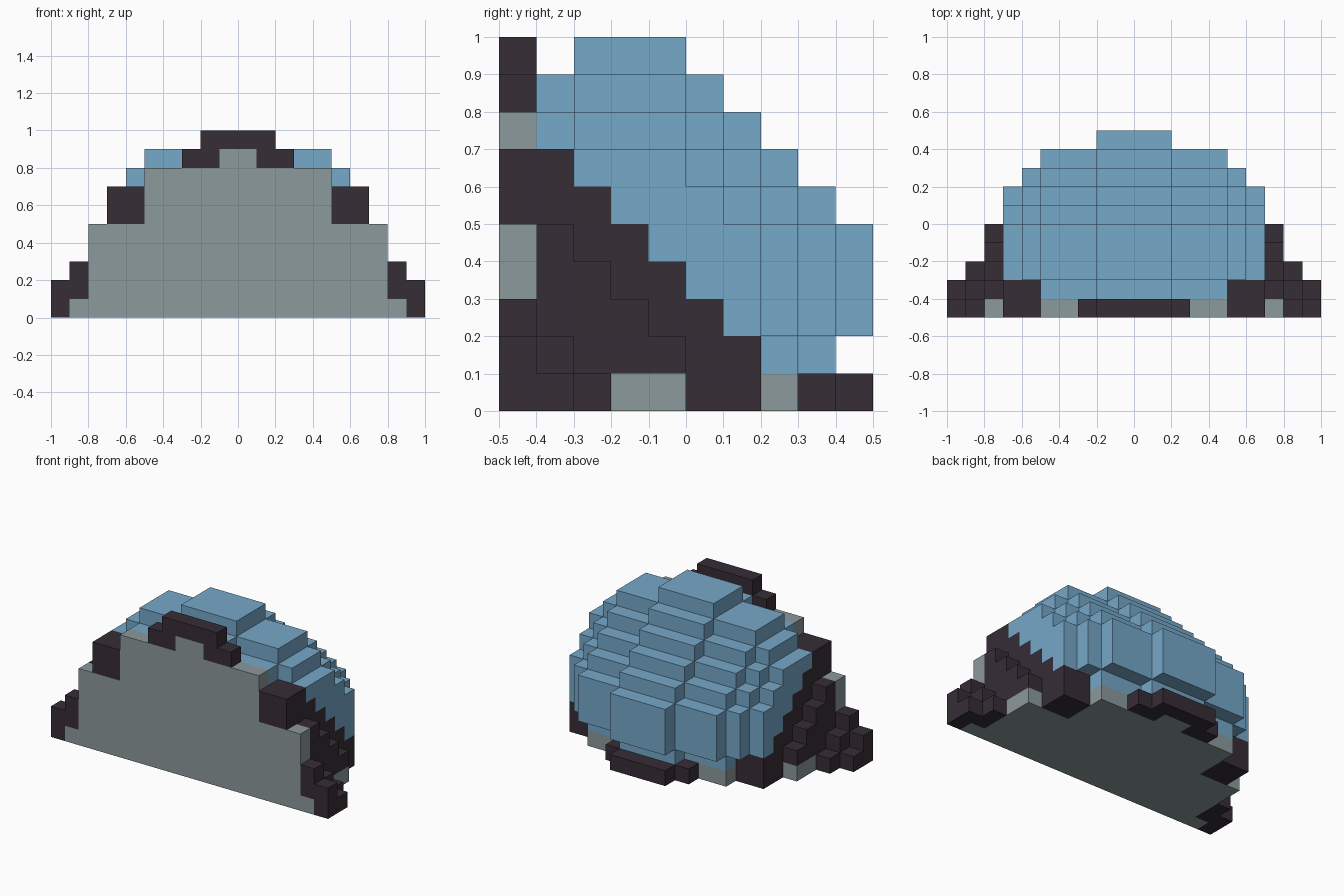
import bpy, bmesh, math

if "Cube" in bpy.data.objects:
    bpy.data.objects.remove(bpy.data.objects["Cube"])

S = 0.1  # block size; v counts blocks back from the front, w counts blocks up

# Plate outline: half width and where the dark rim starts, per row from the hinge edge
PLATE_HALF = [10, 10, 9, 8, 8, 7, 7, 5, 3, 2]
RIM_START = [9, 8, 8, 8, 8, 5, 5, 5, 1, 0]
# Stepped dark side: half width per diagonal row
SIDE_HALF = [10, 10, 9, 8, 8, 8, 7, 7]
# Dome layers: half width, largest row, largest diagonal, how far the low end is cut
DOME_LAYERS = [(7, 6, 10, 6), (6, 7, 11, 5), (5, 8, 12, 6), (2, 9, 13, 7)]


def material(name, rgb):
    m = bpy.data.materials.new(name)
    m.diffuse_color = (*rgb, 1)
    m.use_nodes = True
    m.node_tree.nodes["Principled BSDF"].inputs["Base Color"].default_value = m.diffuse_color
    return m


BLUE = material("sky blue", (0.181, 0.392, 0.584))
GREY = material("stone grey", (0.262, 0.319, 0.332))
DARK = material("dark plum", (0.037, 0.026, 0.037))
PARTS = {"front_plate": GREY, "base_plate": GREY, "plate_rim": DARK,
         "side_steps": DARK, "dome": BLUE}


def half_width(v, w):
    lo, hi, n = min(v, w), max(v, w), v + w
    if lo == 0:
        return PLATE_HALF[hi]
    if n <= 7:
        return SIDE_HALF[n]
    for half, top, diag, cut in DOME_LAYERS:
        if hi <= top and n <= diag and lo >= hi - cut:
            return half
    return 0


def part_of(i, v, w):
    if min(v, w) == 0:
        if i >= RIM_START[max(v, w)]:
            return "plate_rim"
        return "front_plate" if v == 0 else "base_plate"
    return "side_steps" if v + w <= 7 else "dome"


# Fill the block grid, mirrored in x
blocks = {}
for v in range(10):
    for w in range(10):
        for i in range(half_width(v, w)):
            blocks[(i, v, w)] = blocks[(-1 - i, v, w)] = part_of(i, v, w)


def add_part(name, mat):
    bm = bmesh.new()
    for cell, part in blocks.items():
        if part != name:
            continue
        # Only the exposed sides of each block
        for axis in range(3):
            for side in (0, 1):
                near = list(cell)
                near[axis] += 2 * side - 1
                if tuple(near) in blocks:
                    continue
                a, b = (axis + 1) % 3, (axis + 2) % 3
                ring = [(0, 0), (1, 0), (1, 1), (0, 1)]
                verts = []
                for da, db in (ring if side else ring[::-1]):
                    p = list(cell)
                    p[axis] += side
                    p[a] += da
                    p[b] += db
                    verts.append(bm.verts.new((p[0] * S, p[1] * S - 0.5, p[2] * S)))
                bm.faces.new(verts)
    bmesh.ops.remove_doubles(bm, verts=bm.verts, dist=0.001)
    # Merge flat neighbouring squares into clean faces
    bmesh.ops.dissolve_limit(bm, angle_limit=math.radians(1),
                             verts=bm.verts, edges=bm.edges)
    me = bpy.data.meshes.new(name)
    bm.to_mesh(me)
    bm.free()
    me.materials.append(mat)
    bpy.context.collection.objects.link(bpy.data.objects.new(name, me))


for part_name, part_mat in PARTS.items():
    add_part(part_name, part_mat)
